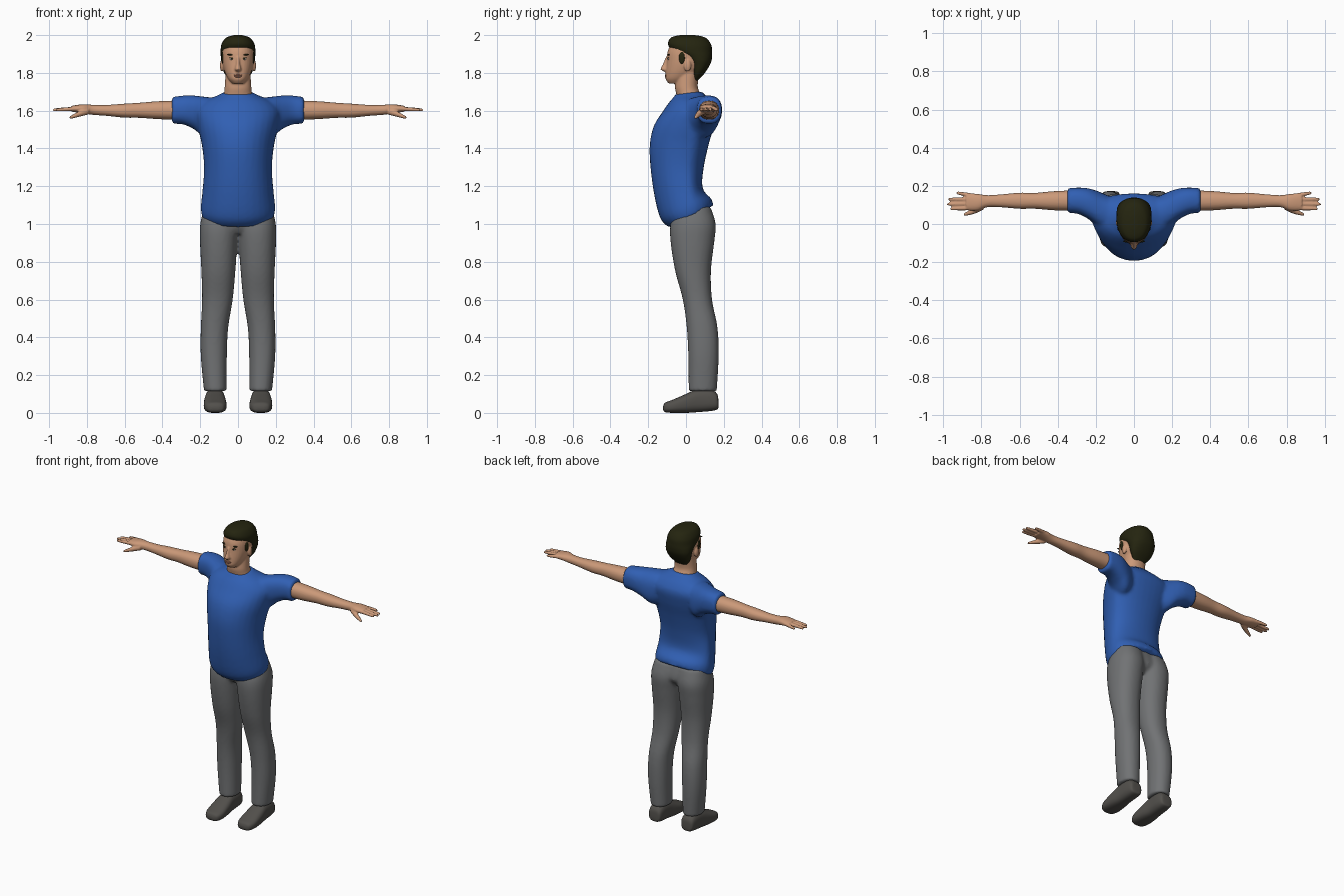
import bpy
import bmesh
import math
from mathutils import Matrix, Vector
from mathutils.bvhtree import BVHTree

default = bpy.data.objects.get("Cube")
if default:
    bpy.data.objects.remove(default, do_unlink=True)


def make_material(name, red, green, blue):
    mat = bpy.data.materials.new(name)
    mat.use_nodes = True
    color = (red, green, blue, 1)
    mat.diffuse_color = color
    shader = mat.node_tree.nodes["Principled BSDF"]
    shader.inputs["Base Color"].default_value = color
    shader.inputs["Roughness"].default_value = 0.7
    return mat


skin = make_material("skin", 0.60, 0.32, 0.19)
lip = make_material("lips", 0.46, 0.2, 0.13)
blue = make_material("blue cloth", 0.03, 0.115, 0.45)
grey = make_material("grey cloth", 0.165, 0.17, 0.175)
leather = make_material("shoe leather", 0.085, 0.08, 0.072)
dark = make_material("dark hair", 0.018, 0.018, 0.005)
white = make_material("eye white", 0.6, 0.55, 0.5)


def resample(rows, steps=5):
    """Smooth spline through the rows of ring measurements."""
    result = []
    for i in range(len(rows) - 1):
        p0, p1 = rows[max(i - 1, 0)], rows[i]
        p2, p3 = rows[i + 1], rows[min(i + 2, len(rows) - 1)]
        for k in range(steps):
            t = k / steps
            result.append([b + t * ((c - a) + t * ((2 * a - 5 * b + 4 * c - d)
                           + t * (3 * b - a - 3 * c + d))) / 2
                           for a, b, c, d in zip(p0, p1, p2, p3)])
    result.append(list(rows[-1]))
    return result


def loft(bm, rows, axis="z", power=2.2, side=1, count=32):
    """Rows: position, low a, high a, low b, high b, optional widest b and tilt."""
    rings = []
    for row in resample(rows):
        t, a0, a1, b0, b1 = row[:5]
        mid, tilt = row[5:] if len(row) > 5 else ((b0 + b1) / 2, 0)
        ring = []
        for k in range(count):
            angle = math.tau * k / count
            ca, sa = math.cos(angle), math.sin(angle)
            u = math.copysign(abs(ca) ** (2 / power), ca)
            v = math.copysign(abs(sa) ** (2 / power), sa)
            a = (a0 + a1) / 2 + u * (a1 - a0) / 2
            b = mid + v * ((b1 - mid) if v > 0 else (mid - b0))
            c = t + tilt * (b - mid)
            x, y, z = {"x": (c, a, b), "y": (a, c, b), "z": (a, b, c)}[axis]
            ring.append(bm.verts.new((x * side, y, z)))
        rings.append(ring)
    faces = [bm.faces.new(rings[0]), bm.faces.new(rings[-1])]
    for low, high in zip(rings, rings[1:]):
        for k in range(count):
            n = (k + 1) % count
            faces.append(bm.faces.new((low[k], low[n], high[n], high[k])))
    bmesh.ops.recalc_face_normals(bm, faces=faces)


def symmetric(rows):
    """Rows given as position, half width, then the remaining values."""
    return [(r[0], -r[1], r[1], *r[2:]) for r in rows]


def ball(bm, center, radii, turn=0):
    matrix = (Matrix.Translation(center) @ Matrix.Rotation(turn, 4, "Y")
              @ Matrix.Diagonal((*radii, 1)))
    bmesh.ops.create_uvsphere(bm, u_segments=20, v_segments=12, radius=1, matrix=matrix)


def finish(name, bm, mat, voxel=0, smooth=4):
    mesh = bpy.data.meshes.new(name)
    for face in bm.faces:
        face.smooth = True
    bm.to_mesh(mesh)
    bm.free()
    mesh.materials.append(mat)
    obj = bpy.data.objects.new(name, mesh)
    bpy.context.scene.collection.objects.link(obj)
    if voxel:
        fuse = obj.modifiers.new("Fuse", "REMESH")
        fuse.mode = "VOXEL"
        fuse.voxel_size = voxel
        fuse.use_smooth_shade = True
        soften = obj.modifiers.new("Soften", "SMOOTH")
        soften.factor = 0.5
        soften.iterations = smooth
    return obj


SIDES = (("left", 1), ("right", -1))

# Shirt: torso with a sloping hem, fused with both sleeves
bm = bmesh.new()
loft(bm, symmetric([
    (1.04, .19, -.088, .145, .03, .5), (1.09, .197, -.135, .133, .02, .4),
    (1.18, .188, -.168, .088, .01, .15), (1.3, .18, -.188, .094, 0, 0),
    (1.42, .192, -.192, .12, .02, 0), (1.52, .215, -.17, .148, .05, 0),
    (1.6, .225, -.12, .16, .07, 0), (1.65, .18, -.085, .135, .06, 0),
    (1.68, .11, -.062, .1, .03, .05), (1.695, .083, -.057, .085, .02, .1)]), power=2.1)
for _, s in SIDES:
    loft(bm, [(.06, -.03, .11, 1.5, 1.665), (.16, -.03, .16, 1.45, 1.672),
              (.23, .02, .185, 1.5, 1.68), (.29, .052, .191, 1.527, 1.68),
              (.35, .058, .187, 1.53, 1.672)], "x", 2.4, s)
finish("shirt", bm, blue, .011)

# Trousers: two legs fused at the pelvis
bm = bmesh.new()
loft(bm, symmetric([(.95, .09, -.05, .1), (1, .16, -.075, .14), (1.09, .17, -.055, .12)]))
for _, s in SIDES:
    loft(bm, [(.115, .06, .18, .014, .163), (.3, .059, .197, .012, .173),
              (.45, .052, .197, .004, .167), (.6, .028, .19, -.017, .138),
              (.75, .014, .194, -.057, .132), (.9, .003, .201, -.081, .149),
              (1, -.005, .2, -.082, .157), (1.09, 0, .178, -.05, .13)], side=s)
finish("trousers", bm, grey, .01)

# Shoes
for label, s in SIDES:
    bm = bmesh.new()
    loft(bm, [(-.121, .1, .14, .015, .035), (-.11, .075, .165, .004, .054),
              (-.07, .061, .18, 0, .07), (0, .063, .18, 0, .1),
              (.06, .07, .174, .004, .125), (.13, .072, .17, .01, .125),
              (.165, .08, .162, .018, .1), (.172, .1, .14, .03, .06)], "y", 2.7, s)
    finish(label + "_shoe", bm, leather)

# Arms with palm, fingers and thumb
for label, s in SIDES:
    bm = bmesh.new()
    loft(bm, [(.28, .068, .178, 1.55, 1.655), (.42, .072, .172, 1.555, 1.65),
              (.52, .08, .163, 1.562, 1.642), (.6, .08, .164, 1.563, 1.637),
              (.7, .088, .155, 1.573, 1.63), (.77, .088, .151, 1.578, 1.631),
              (.82, .07, .158, 1.586, 1.634), (.88, .072, .162, 1.594, 1.626)], "x", side=s)
    for base, end, tip in ((.083, .08, .964), (.106, .104, .98),
                           (.129, .13, .974), (.15, .163, .93)):
        rows = []
        for f, r in ((0, .0115), (.5, .0105), (.9, .0085), (1, .005)):
            y, z = base + (end - base) * f, 1.611 - .007 * f
            rows.append((.85 + (tip - .85) * f, y - r, y + r, z - r, z + r))
        loft(bm, rows, "x", 2, s, 12)
    loft(bm, [(.79, .075, .11, 1.58, 1.615), (.83, .056, .088, 1.57, 1.602),
              (.87, .045, .069, 1.56, 1.582), (.892, .043, .056, 1.556, 1.569)], "x", 2, s, 16)
    finish(label + "_arm", bm, skin, .005, 2)

# Head with neck, nose and ears
bm = bmesh.new()
loft(bm, symmetric([
    (1.744, .03, -.092, -.02), (1.765, .05, -.107, .03), (1.79, .064, -.108, .06),
    (1.82, .075, -.106, .09), (1.86, .083, -.102, .11), (1.91, .084, -.098, .115),
    (1.95, .076, -.08, .11), (1.975, .05, -.05, .08)]))
loft(bm, symmetric([(1.64, .09, -.04, .09), (1.69, .075, -.052, .075),
                    (1.73, .07, -.058, .062), (1.8, .066, -.05, .07)]))
loft(bm, symmetric([(1.807, .012, -.116, -.08), (1.82, .017, -.135, -.08),
                    (1.845, .011, -.123, -.08), (1.885, .008, -.107, -.08)]))
for _, s in SIDES:
    ball(bm, (s * .085, .008, 1.838), (.011, .019, .032))
face_tree = BVHTree.FromBMesh(bm)
finish("head", bm, skin, .005, 3)


def on_face(x, z, sink=.001):
    hit = face_tree.ray_cast(Vector((x, -1, z)), Vector((0, 1, 0)))[0]
    return (x, hit.y + sink, z)


# Face details set on the skin
for label, s in SIDES:
    for part, mat, x, z, radii, turn in (
            ("eye", white, .033, 1.874, (.013, .004, .005), 0),
            ("iris", dark, .032, 1.875, (.0055, .0055, .005), 0),
            ("eyelid", dark, .033, 1.88, (.016, .004, .0022), 0),
            ("brow", dark, .037, 1.895, (.022, .005, .0042), -.16)):
        bm = bmesh.new()
        ball(bm, on_face(s * x, z), radii, s * turn)
        finish(label + "_" + part, bm, mat)
for part, z, height in (("upper_lip", 1.789, .004), ("lower_lip", 1.781, .005)):
    bm = bmesh.new()
    ball(bm, on_face(0, z), (.023, .005, height))
    finish(part, bm, lip)

# Short hair, lower at the nape and temples
bm = bmesh.new()
loft(bm, symmetric([
    (1.756, .04, .035, .06), (1.8, .073, .03, .1), (1.85, .087, .018, .13),
    (1.885, .091, -.015, .138), (1.915, .092, -.07, .138), (1.95, .088, -.095, .133),
    (1.98, .07, -.086, .112), (1.993, .048, -.065, .085), (2, .02, -.03, .045)]))
for _, s in SIDES:
    ball(bm, (s * .076, -.02, 1.88), (.012, .018, .035))
finish("hair", bm, dark)
